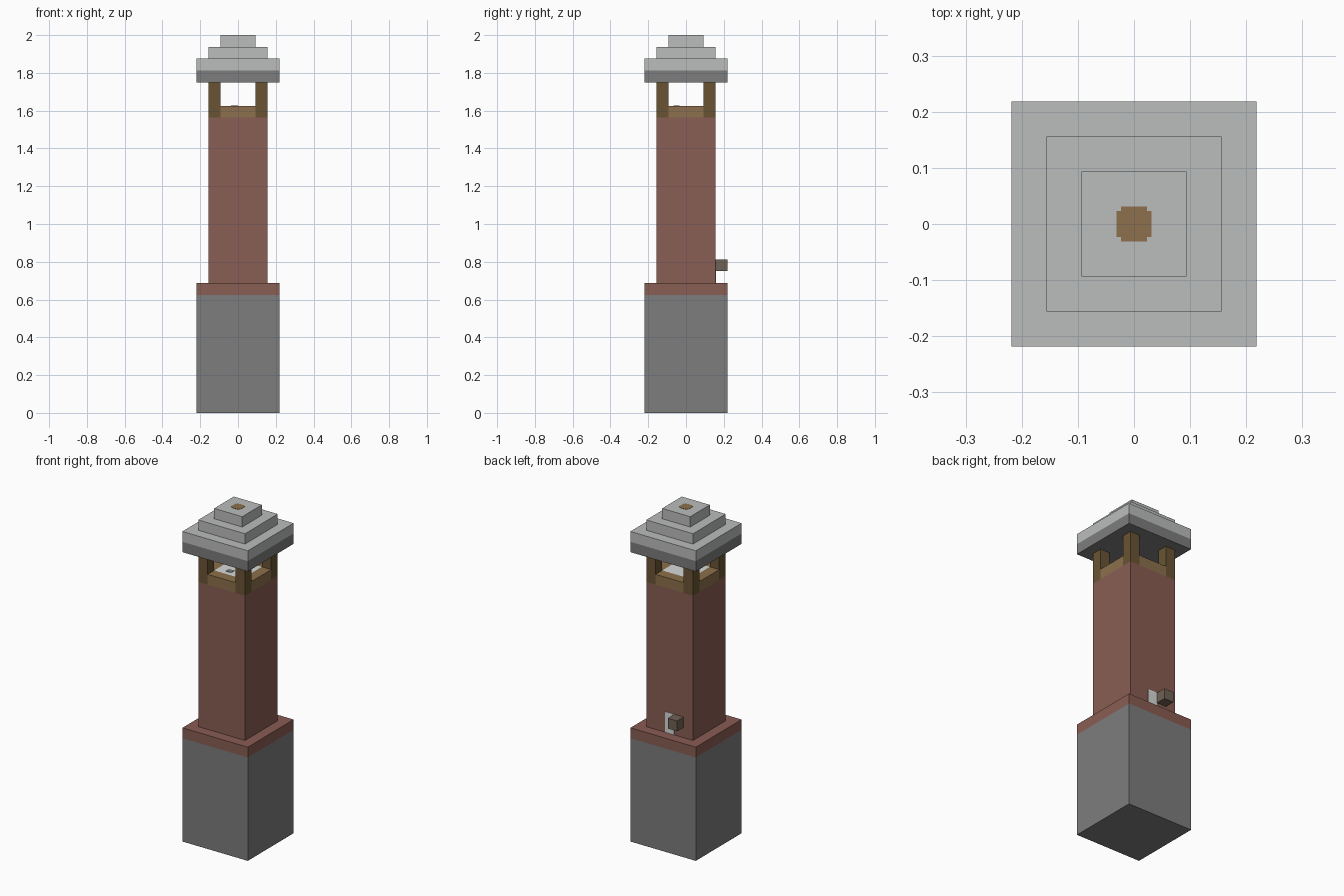
import bpy, bmesh
from mathutils import Matrix

cube = bpy.data.objects.get("Cube")
if cube:
    bpy.data.objects.remove(cube, do_unlink=True)

U = 1 / 16  # one block


def material(name, *rgb):
    def linear(c):
        c /= 255
        return c / 12.92 if c <= 0.04045 else ((c + 0.055) / 1.055) ** 2.4
    color = [linear(c) for c in rgb] + [1]
    m = bpy.data.materials.new(name)
    m.use_nodes = True
    m.diffuse_color = color
    m.node_tree.nodes["Principled BSDF"].inputs["Base Color"].default_value = color
    return m


stone = material("grey stone", 125, 125, 125)
brick = material("red brick", 137, 93, 83)
bark = material("dark brown wood", 105, 84, 51)
plank = material("tan wood", 140, 112, 76)
pale = material("pale grey stone", 187, 189, 188)
white = material("off white", 215, 217, 217)
drab = material("grey brown", 112, 98, 85)


def box(name, mat, center, size):
    """Box given by its bottom centre and size, in blocks."""
    bm = bmesh.new()
    bmesh.ops.create_cube(bm, size=1)
    x, y, z = center
    bm.transform(Matrix.Translation((x * U, y * U, (z + size[2] / 2) * U))
                 @ Matrix.Diagonal([s * U for s in size] + [1]))
    mesh = bpy.data.meshes.new(name)
    bm.to_mesh(mesh)
    bm.free()
    mesh.materials.append(mat)
    obj = bpy.data.objects.new(name, mesh)
    bpy.context.collection.objects.link(obj)
    return obj


# Stacked square tiers: name, material, width, bottom, height
tiers = [
    ("base", stone, 7, 0, 10),
    ("base_ledge", brick, 7, 10, 1),
    ("shaft", brick, 5, 11, 14),
    ("belfry_floor", white, 3, 25, 1),
    ("roof_underside", stone, 7, 28, 1),
    ("roof_lower_step", pale, 7, 29, 1),
    ("roof_middle_step", pale, 5, 30, 1),
    ("roof_top_step", pale, 3, 31, 1),
]
for name, mat, width, bottom, height in tiers:
    box(name, mat, (0, 0, bottom), (width, width, height))

# Belfry corner posts and railings
for sx in (-1, 1):
    for sy in (-1, 1):
        box("corner_post", bark, (2 * sx, 2 * sy, 25), (1, 1, 3))
for s in (-1, 1):
    box("railing_front_back", plank, (0, 2 * s, 25), (3, 1, 1))
    box("railing_side", plank, (2 * s, 0, 25), (1, 3, 1))

# Small dark plate on the belfry floor
box("floor_plate", stone, (-0.3, -0.8, 26), (0.6, 0.5, 0.04))

# Back door and the block beside it
box("back_door", white, (0, 2.5, 11), (1, 0.06, 2))
box("door_side_block", drab, (-1, 3, 12), (1, 1, 1))

# Rounded patch on the roof, from two crossed plates
box("roof_patch", plank, (0, 0, 32), (1, 0.75, 0.02))
box("roof_patch_cross", plank, (0, 0, 32), (0.75, 1, 0.025))
